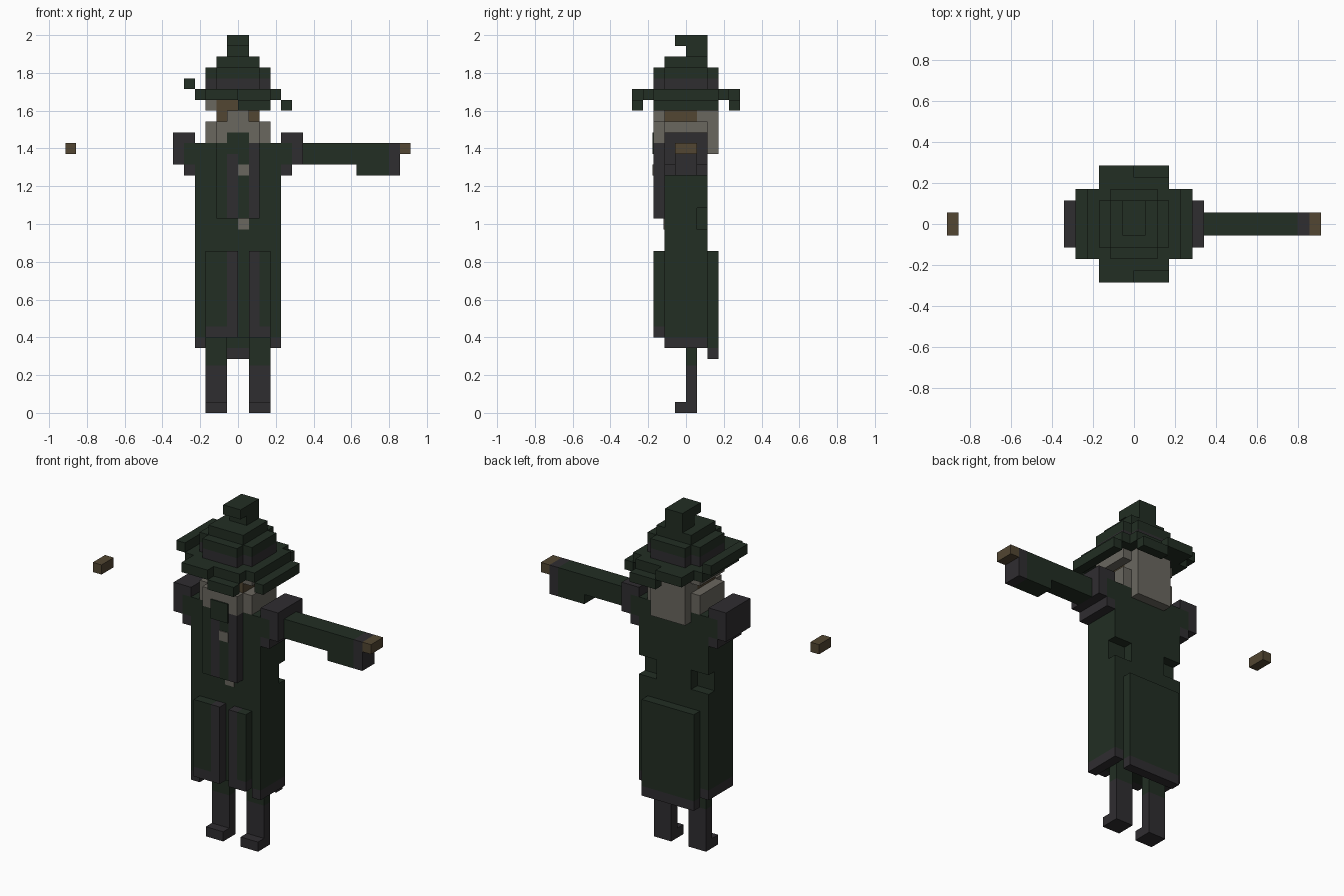
import bpy
import bmesh
from mathutils import Matrix, Vector

if "Cube" in bpy.data.objects:
    bpy.data.objects.remove(bpy.data.objects["Cube"])

U = 2 / 35  # edge of one block


def make_material(name, rgb):
    lin = [((c / 255 + 0.055) / 1.055) ** 2.4 for c in rgb] + [1]
    m = bpy.data.materials.new(name)
    m.use_nodes = True
    m.diffuse_color = lin
    m.node_tree.nodes["Principled BSDF"].inputs["Base Color"].default_value = lin
    return m


GREEN = make_material("dark green cloth", (34, 46, 35))
GREY = make_material("charcoal trim", (47, 45, 48))
HAIR = make_material("grey hair", (106, 103, 95))
SKIN = make_material("brown skin", (82, 70, 50))


def part(name, mat, *boxes):
    """One object made of boxes (x0, x1, y0, y1, z0, z1) in block units."""
    bm = bmesh.new()
    for b in boxes:
        lo, hi = Vector(b[0::2]), Vector(b[1::2])
        m = Matrix.Translation((lo + hi) / 2 * U) @ Matrix.Diagonal(((hi - lo) * U).to_4d())
        m[3][3] = 1
        bmesh.ops.create_cube(bm, size=1, matrix=m)
    me = bpy.data.meshes.new(name)
    bm.to_mesh(me)
    bm.free()
    me.materials.append(mat)
    ob = bpy.data.objects.new(name, me)
    bpy.context.collection.objects.link(ob)
    return ob


def flip(b):
    """Mirror a box across x = 0."""
    return (-b[1], -b[0]) + tuple(b[2:])


def pair(name, mat, *boxes):
    part("left_" + name, mat, *boxes)
    part("right_" + name, mat, *[flip(b) for b in boxes])


# Legs and boots
pair("trouser", GREEN, (1, 3, 0, 1, 4.4, 7))
pair("boot", GREY, (1, 3, 0, 1, 0, 4.4), (1, 3, -1, 0, 0, 1))

# Coat body, with two notches at the back of the waist
part("coat_body", GREEN,
     (-4, 4, -2, 2, 7, 17),
     (-4, 4, -2, 1, 17, 19), (-2, 2, 1, 2, 17, 19),
     (-4, 4, -2, 2, 19, 25))
pair("coat_hem", GREY, (3, 4, -2, 2, 6, 7))

# Raised skirt panels with dark edging
part("skirt_front_panels", GREEN, (-3, -1, -3, -2, 8, 15), (2, 3, -3, -2, 8, 15))
part("skirt_front_trim", GREY,
     (-1, 0, -3, -2, 7, 15), (1, 2, -3, -2, 7, 15),
     (-3, -1, -3, -2, 7, 8), (2, 3, -3, -2, 7, 8))
part("skirt_back_panel", GREEN, (-3, 3, 2, 3, 6, 15))
part("skirt_back_hem", GREY, (-3, 3, 2, 3, 5, 6))

# Chest panel, neck cloth and buttons
part("chest_panel", GREEN, (-2, -1, -3, -2, 18, 25), (0, 1, -3, -2, 18, 25))
part("chest_trim", GREY, (-1, 0, -3, -2, 18, 25), (1, 2, -3, -2, 18, 25))
part("neck_cloth", GREEN, (-1, 1, -3.12, -3, 24, 26))
part("buttons", HAIR, (0, 1, -3.1, -3, 22, 23), (0, 1, -2.1, -2, 17, 18))

# Shoulders
pair("shoulder_pad", GREY,
     (4, 6, -2, 2, 25, 26), (5, 6, -2, 2, 23, 25), (4, 5, -2, 2, 22, 23))
pair("shoulder_cloth", GREEN, (4, 5, -2, 2, 23, 25))

# The one visible sleeve, and both hands
part("left_sleeve", GREEN, (6, 14, -1, 1, 23, 25), (11, 14, -1, 1, 22, 23))
part("left_cuff", GREY, (14, 15, -1, 1, 22, 25))
pair("hand", SKIN, (15, 16, -1, 1, 24, 25))

# Head, beard and hair
part("face", SKIN, (-2, 2, -2, 1, 27, 29))
part("jaw", HAIR, (-2, 2, -2, 1, 25, 27))
part("beard", HAIR, (-2, 2, -3, -2, 25, 27), (-1, 1, -3, -2, 27, 28))
part("back_hair", HAIR, (-2, 2, 1, 3, 25, 29), (-2, 2, 2, 3, 24, 25))
pair("side_hair", HAIR, (2, 3, -2, 2, 25, 27), (2, 3, -2, 2, 28, 29))

# Hat: drooping brim, band, stepped crown and bent tip
part("hat_brim", GREEN,
     (-4, 4, -3, 3, 29, 30),
     (-3, 3, -4, -3, 29, 30), (-3, 3, 3, 4, 29, 30),
     (-3, 0, -5, -4, 29, 30), (-3, 0, 4, 5, 29, 30),
     (0, 3, -5, -4, 28, 29), (0, 3, 4, 5, 28, 29),
     (4, 5, -3, 3, 28, 29), (-5, -4, -3, 3, 30, 31))


def cross(z0, z1):
    return [(-3, 3, -2, 2, z0, z1), (-2, 2, -3, -2, z0, z1), (-2, 2, 2, 3, z0, z1)]


part("hat_band", GREY, *cross(30, 31))
part("hat_crown", GREEN, *cross(31, 32), (-2, 2, -2, 2, 32, 33))
part("hat_tip", GREEN, (-1, 1, 0, 2, 33, 34), (-1, 1, -1, 2, 34, 35))
